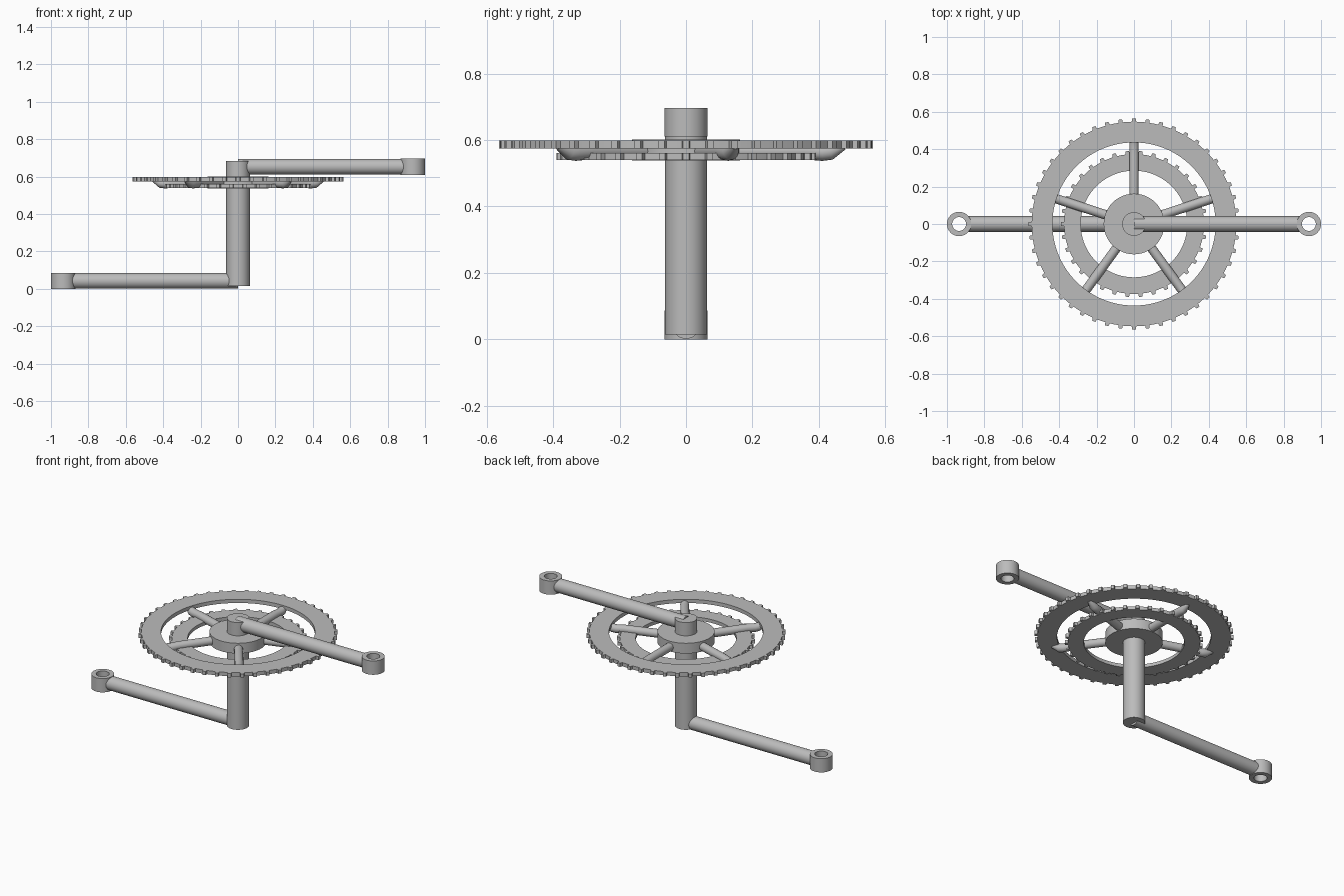
import bpy, bmesh, math
from mathutils import Matrix, Vector

if "Cube" in bpy.data.objects:
    bpy.data.objects.remove(bpy.data.objects["Cube"])

metal = bpy.data.materials.new("grey metal")
metal.diffuse_color = (0.5, 0.5, 0.5, 1)
metal.use_nodes = True
metal.node_tree.nodes["Principled BSDF"].inputs["Base Color"].default_value = metal.diffuse_color


def finish(obj, angle=35):
    obj.data.materials.clear()
    obj.data.materials.append(metal)
    bpy.ops.object.select_all(action='DESELECT')
    obj.select_set(True)
    bpy.context.view_layer.objects.active = obj
    bpy.ops.object.shade_smooth_by_angle(angle=math.radians(angle))


def from_bmesh(name, bm):
    bmesh.ops.recalc_face_normals(bm, faces=bm.faces)
    me = bpy.data.meshes.new(name)
    bm.to_mesh(me)
    bm.free()
    obj = bpy.data.objects.new(name, me)
    bpy.context.collection.objects.link(obj)
    finish(obj)
    return obj


def rod(name, a, b, r, sides=48):
    a, b = Vector(a), Vector(b)
    d = b - a
    bm = bmesh.new()
    m = Matrix.Translation((a + b) / 2) @ d.to_track_quat('Z', 'Y').to_matrix().to_4x4()
    bmesh.ops.create_cone(bm, cap_ends=True, segments=sides, radius1=r, radius2=r,
                          depth=d.length, matrix=m)
    return from_bmesh(name, bm)


def ring(name, outline, inner, z0, z1, centre=0.0):
    """Flat ring; outline is a list of (angle, outer radius)."""
    bm = bmesh.new()
    loops = []
    for ang, r in outline:
        c, s = math.cos(ang), math.sin(ang)
        loops.append([bm.verts.new((centre + c * rr, s * rr, z))
                      for rr, z in ((inner, z0), (r, z0), (r, z1), (inner, z1))])
    for i, p in enumerate(loops):
        q = loops[(i + 1) % len(loops)]
        for k in range(4):
            bm.faces.new((p[k], q[k], q[(k + 1) % 4], p[(k + 1) % 4]))
    return from_bmesh(name, bm)


def toothed(n, root, tip):
    step = 2 * math.pi / n
    pts = []
    for i in range(n):
        for f, r in ((-0.17, root), (-0.13, tip), (0.13, tip), (0.17, root), (0.5, root)):
            pts.append(((i + f) * step, r))
    return pts


# axle and spider hub
rod("axle", (0, 0, 0.015), (0, 0, 0.685), 0.063, 64)
rod("spider_hub", (0, 0, 0.538), (0, 0, 0.602), 0.162, 96)

# chainrings
ring("large_chainring", toothed(48, 0.547, 0.563), 0.436, 0.575, 0.598)
ring("small_chainring", toothed(34, 0.374, 0.391), 0.285, 0.539, 0.56)

# five spider arms, bent up to meet the large ring
path = ((0.13, 0.566), (0.36, 0.566), (0.41, 0.562), (0.435, 0.565), (0.475, 0.583))
for i in range(5):
    a = math.radians(90 + 72 * i)
    cu = bpy.data.curves.new("spider_arm", 'CURVE')
    cu.dimensions = '3D'
    cu.bevel_depth = 0.025
    cu.bevel_resolution = 6
    cu.use_fill_caps = True
    sp = cu.splines.new('POLY')
    sp.points.add(len(path) - 1)
    for p, (r, z) in zip(sp.points, path):
        p.co = (r * math.cos(a), r * math.sin(a), z, 1)
    # taper so the tip stays beneath the top of the ring
    sp.points[-1].radius = 0.5
    obj = bpy.data.objects.new("spider_arm_%d" % (i + 1), cu)
    bpy.context.collection.objects.link(obj)
    bpy.ops.object.select_all(action='DESELECT')
    obj.select_set(True)
    bpy.context.view_layer.objects.active = obj
    bpy.ops.object.convert(target='MESH')
    finish(bpy.context.view_layer.objects.active)

# crank arms with hollow pedal eyes
circle = [(2 * math.pi * i / 64, 0.065) for i in range(64)]
for side, s, z in (("right", 1, 0.653), ("left", -1, 0.043)):
    rod(side + "_crank", (0, 0, z), (s * 0.89, 0, z), 0.0415)
    ring(side + "_pedal_eye", circle, 0.037, z - 0.043, z + 0.043, s * 0.935)
